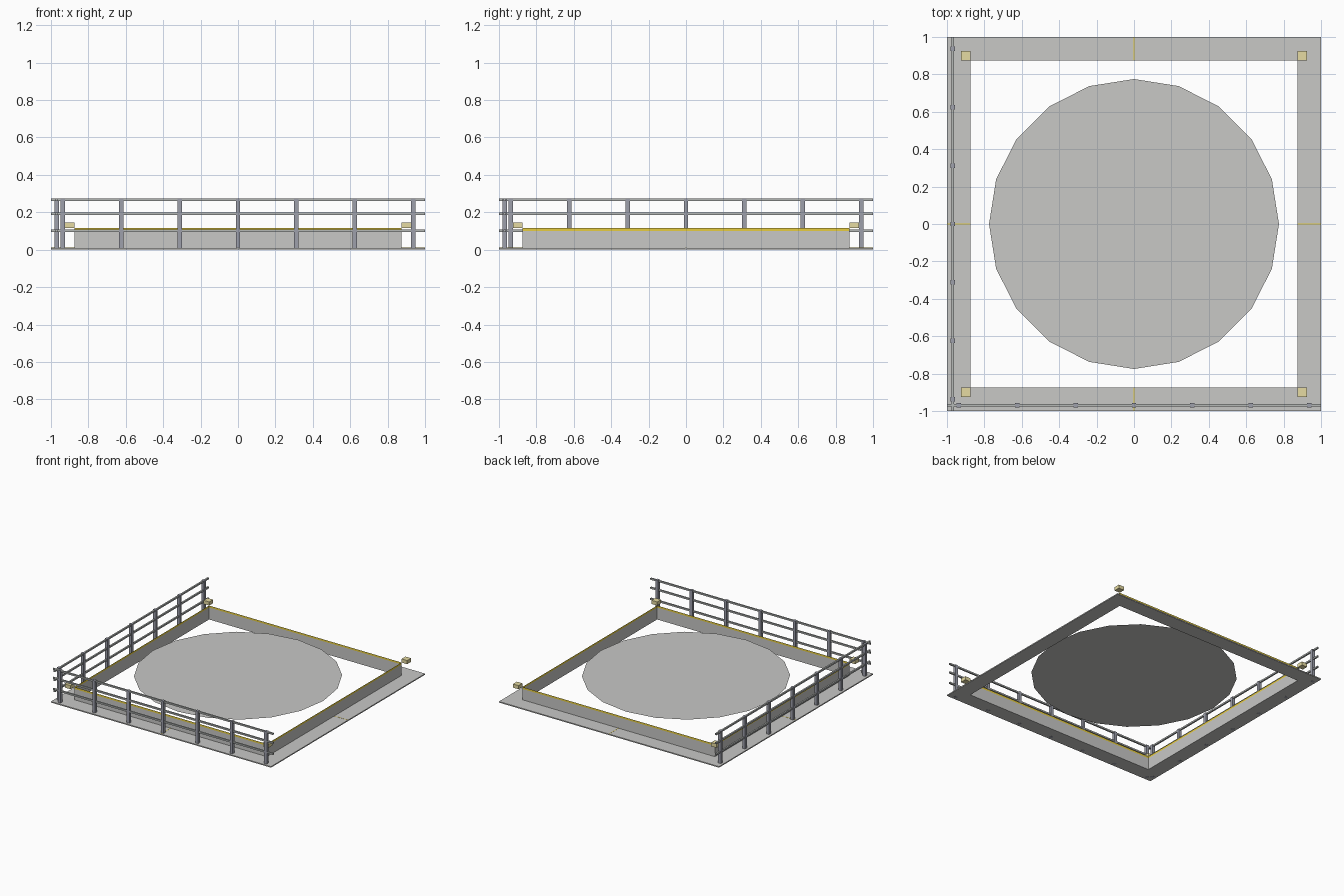
import bpy, bmesh
from mathutils import Matrix

cube = bpy.data.objects.get("Cube")
if cube:
    bpy.data.objects.remove(cube, do_unlink=True)


def material(name, rgb):
    m = bpy.data.materials.new(name)
    m.use_nodes = True
    m.diffuse_color = (*rgb, 1)
    m.node_tree.nodes["Principled BSDF"].inputs["Base Color"].default_value = (*rgb, 1)
    return m


concrete = material("concrete grey", (0.58, 0.58, 0.565))
steel = material("post steel grey", (0.34, 0.35, 0.41))
rail_grey = material("rail light grey", (0.46, 0.48, 0.47))
yellow = material("safety yellow", (0.80, 0.61, 0.05))
lamp = material("lamp cream", (0.79, 0.71, 0.36))


def finish(name, bm, *mats):
    me = bpy.data.meshes.new(name)
    bm.to_mesh(me)
    bm.free()
    for m in mats:
        me.materials.append(m)
    ob = bpy.data.objects.new(name, me)
    bpy.context.collection.objects.link(ob)
    return ob


def add_box(bm, centre, size):
    bmesh.ops.create_cube(bm, size=1, matrix=Matrix.Translation(centre) @ Matrix.Diagonal((*size, 1)))


def ring(bm, half, z):
    return [bm.verts.new((sx * half, sy * half, z)) for sx, sy in ((-1, -1), (1, -1), (1, 1), (-1, 1))]


def bridge(bm, a, b, mat=0):
    for i in range(4):
        j = (i + 1) % 4
        bm.faces.new((a[i], a[j], b[j], b[i])).material_index = mat


INNER, BOTTOM, SLAB, WALL = 0.875, 0.001, 0.01, 0.115

# Flat square border around the pit
bm = bmesh.new()
loops = [ring(bm, 1, BOTTOM), ring(bm, 1, SLAB), ring(bm, INNER, SLAB), ring(bm, INNER, BOTTOM)]
for k in range(4):
    bridge(bm, loops[k], loops[(k + 1) % 4])
finish("base_border", bm, concrete)

# Thin upright wall with a yellow band along its top
bm = bmesh.new()
low, mid, top = (ring(bm, INNER, z) for z in (SLAB, 0.099, WALL))
bridge(bm, low, mid, 0)
bridge(bm, mid, top, 1)
finish("kerb_wall", bm, concrete, yellow)

# Raised twenty-sided landing disc
bm = bmesh.new()
bmesh.ops.create_circle(bm, cap_ends=True, segments=20, radius=0.775,
                        matrix=Matrix.Translation((0, 0, 0.107)))
finish("landing_disc", bm, concrete)

# Hairline centre marks on the border
bm = bmesh.new()
for s in (-1, 1):
    add_box(bm, (s * 0.9375, 0, SLAB), (0.125, 0.004, 0.002))
    add_box(bm, (0, s * 0.9375, SLAB), (0.004, 0.125, 0.002))
finish("centre_marks", bm, yellow)

# Corner lamps
for y, fb in ((-0.9, "front"), (0.9, "back")):
    for x, lr in ((-0.9, "right"), (0.9, "left")):
        bm = bmesh.new()
        add_box(bm, (x, y, 0.13), (0.05, 0.05, 0.03))
        finish(f"corner_lamp_{fb}_{lr}", bm, lamp)


# Railings on two sides: seven posts and three rails each
def railing(name, along_x):
    def place(u, z, length, width, height):
        if along_x:
            return (u, -0.97, z), (length, width, height)
        return (-0.97, u, z), (width, length, height)

    bm = bmesh.new()
    for i in range(-3, 4):
        add_box(bm, *place(i * 0.3125, 0.1375, 0.024, 0.024, 0.275))
    finish(name + "_posts", bm, steel)
    bm = bmesh.new()
    for z in (0.102, 0.193, 0.267):
        add_box(bm, *place(0, z, 2, 0.013, 0.013))
    finish(name + "_rails", bm, rail_grey)


railing("front_railing", True)
railing("right_railing", False)
